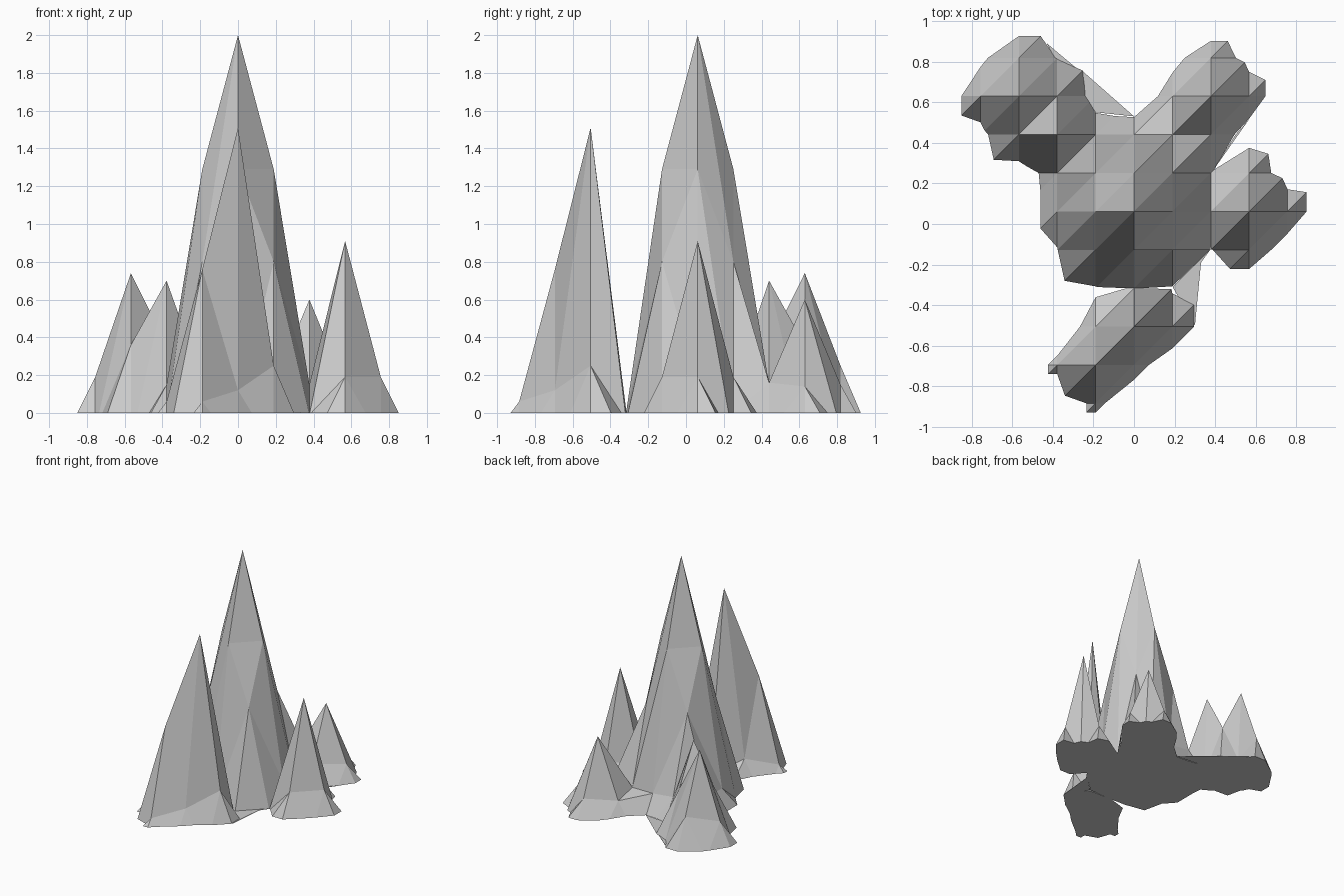
import bpy
import bmesh

cube = bpy.data.objects.get("Cube")
if cube:
    bpy.data.objects.remove(cube, do_unlink=True)

STEP = 0.189      # spacing of the terrain grid
SHIFT = 0.062     # y of the main summit
SUNK = -0.19      # level of the ground outside the peaks

stone = bpy.data.materials.new("grey_stone")
stone.use_nodes = True
grey = (0.6, 0.6, 0.6, 1)
stone.diffuse_color = grey
stone.node_tree.nodes["Principled BSDF"].inputs["Base Color"].default_value = grey


def add_object(name, bm):
    bmesh.ops.recalc_face_normals(bm, faces=bm.faces)
    mesh = bpy.data.meshes.new(name)
    bm.to_mesh(mesh)
    bm.free()
    mesh.materials.append(stone)
    obj = bpy.data.objects.new(name, mesh)
    bpy.context.collection.objects.link(obj)
    return obj


# Summit and slope heights, from the back row to the front: first column, heights
S = SUNK
rows = [
    (-4, [-.06, .25, -.01, -.18, S, -.07, .15, -.08]),
    (-4, [.19, .74, .36, -.13, -.18, .11, .6, .14]),
    (-4, [-.09, .36, .7, .17, .15, .15, .16, -.1]),
    (-3, [-.16, .15, .8, 1.29, .8, .01, .19, -.14]),
    (-2, [.15, 1.29, 2, 1.29, .15, .91, .19]),
    (-2, [-.01, .8, 1.29, .8, -.01, .19, -.14]),
    (-1, [-.04, .01, -.04]),
    (-1, [.13, 1.51, .25]),
    (-2, [.06, .76, .12]),
    (-1, [.06]),
]
height = {}
for r, (start, values) in enumerate(rows):
    for c, h in enumerate(values):
        height[start + c, 4 - r] = h

# Terrain surface: every cell is split along the same diagonal
bm = bmesh.new()
grid = {}
for i in range(-6, 7):
    for j in range(-7, 7):
        grid[i, j] = bm.verts.new((i * STEP, SHIFT + j * STEP, height.get((i, j), SUNK)))
for i in range(-6, 6):
    for j in range(-7, 6):
        a, b = grid[i, j], grid[i + 1, j]
        c, d = grid[i + 1, j + 1], grid[i, j + 1]
        bm.faces.new((a, b, c))
        bm.faces.new((a, c, d))

# Cut the terrain off at ground level
bmesh.ops.bisect_plane(bm, geom=bm.verts[:] + bm.edges[:] + bm.faces[:],
                       plane_co=(0, 0, 0), plane_no=(0, 0, 1), clear_inner=True)

# Flat underside that follows the same outline
copy = bmesh.ops.duplicate(bm, geom=bm.verts[:] + bm.edges[:] + bm.faces[:])["geom"]
for v in copy:
    if isinstance(v, bmesh.types.BMVert):
        v.co.z = 0
bmesh.ops.remove_doubles(bm, verts=bm.verts, dist=0.0005)
add_object("mountain_peaks", bm)


# Thin ground webs that bridge the notches between the peaks
def add_web(name, outline):
    bm = bmesh.new()
    face = bm.faces.new([bm.verts.new((x, y, 0)) for x, y in outline])
    top = bmesh.ops.extrude_face_region(bm, geom=[face])["geom"]
    for v in top:
        if isinstance(v, bmesh.types.BMVert):
            v.co.z = 0.003
    add_object(name, bm)


add_web("back_web", [(-.43, .89), (-.38, .8), (-.25, .75), (-.24, .63), (-.19, .55), (0, .53)])
add_web("front_web", [(.19, -.31), (.3, -.5), (.33, -.19), (.38, -.12)])
add_web("side_web", [(.38, .25), (.57, .52), (.5, .44)])
